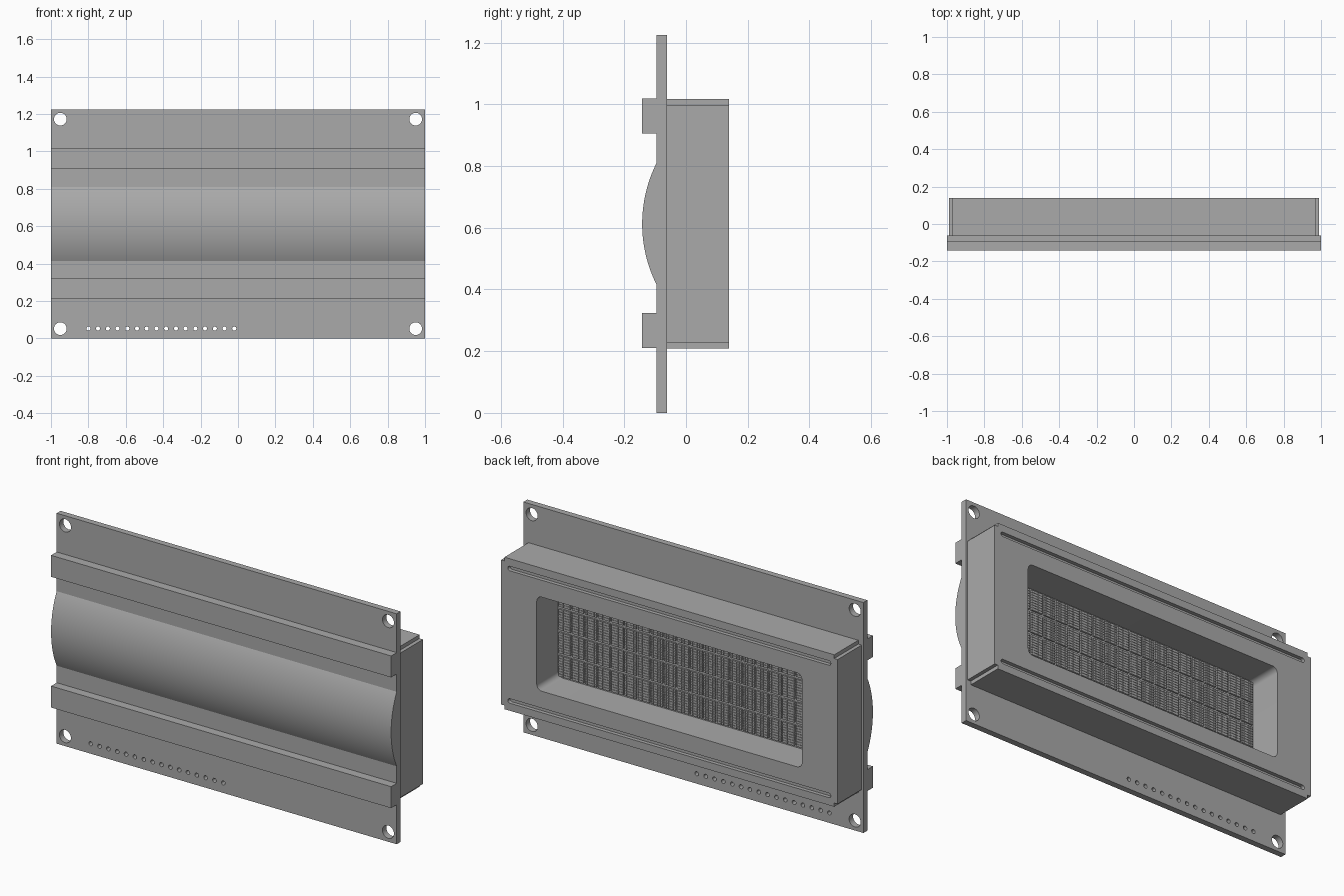
import bpy, bmesh, math
from mathutils import Vector

cube = bpy.data.objects.get("Cube")
if cube:
    bpy.data.objects.remove(cube)

grey = bpy.data.materials.new("plain grey")
grey.use_nodes = True
COLOUR = (0.4, 0.4, 0.4, 1)
grey.diffuse_color = COLOUR
grey.node_tree.nodes["Principled BSDF"].inputs["Base Color"].default_value = COLOUR

MID_Z = 0.6125            # height of the display centre
BOARD = (-0.095, -0.062)  # front and back of the board
BACK = 0.14               # outer face of the bezel


def prism(bm, outline, low, high, along="y"):
    """Extrude a closed outline, (x, z) along y or (y, z) along x."""
    def point(p, d):
        return (p[0], d, p[1]) if along == "y" else (d, p[0], p[1])
    a = [bm.verts.new(point(p, low)) for p in outline]
    b = [bm.verts.new(point(p, high)) for p in outline]
    bm.faces.new(a)
    bm.faces.new(b[::-1])
    n = len(a)
    for i in range(n):
        bm.faces.new((a[i], b[i], b[(i + 1) % n], a[(i + 1) % n]))


def rect(cx, cz, hx, hz):
    return [(cx - hx, cz - hz), (cx + hx, cz - hz), (cx + hx, cz + hz), (cx - hx, cz + hz)]


def rounded(cx, cz, hx, hz, r, steps=8):
    """Rectangle with round corners; a circle when r equals both halves."""
    pts = []
    for k, (sx, sz) in enumerate([(1, 1), (-1, 1), (-1, -1), (1, -1)]):
        for i in range(steps + 1):
            t = math.pi / 2 * (k + i / steps)
            p = (cx + sx * (hx - r) + r * math.cos(t), cz + sz * (hz - r) + r * math.sin(t))
            if not pts or (Vector(p) - Vector(pts[-1])).length > 1e-5:
                pts.append(p)
    if (Vector(pts[0]) - Vector(pts[-1])).length < 1e-5:
        pts.pop()
    return pts


def finish(name, bm, smooth=False):
    bmesh.ops.recalc_face_normals(bm, faces=bm.faces)
    mesh = bpy.data.meshes.new(name)
    bm.to_mesh(mesh)
    bm.free()
    mesh.materials.append(grey)
    obj = bpy.data.objects.new(name, mesh)
    bpy.context.collection.objects.link(obj)
    if smooth:
        shade(obj)
    return obj


def shade(obj):
    bpy.ops.object.select_all(action="DESELECT")
    obj.select_set(True)
    bpy.context.view_layer.objects.active = obj
    bpy.ops.object.shade_smooth_by_angle(angle=math.radians(30))


def cut(obj, bm):
    """Subtract the cutter shapes, then discard them."""
    cutter = finish("cutter", bm)
    cutter.hide_render = True
    mod = obj.modifiers.new("cut", "BOOLEAN")
    mod.operation, mod.solver, mod.object = "DIFFERENCE", "EXACT", cutter
    bpy.context.view_layer.objects.active = obj
    bpy.ops.object.modifier_apply(modifier=mod.name)
    bpy.data.objects.remove(cutter)
    shade(obj)


# Circuit board with mounting holes and a row of pin holes
bm = bmesh.new()
prism(bm, rect(0, MID_Z, 1, MID_Z), *BOARD)
board = finish("circuit_board", bm)
bm = bmesh.new()
for x in (-0.95, 0.95):
    for side in (-1, 1):
        prism(bm, rounded(x, MID_Z + side * 0.56, 0.034, 0.034, 0.034), -0.2, 0)
for i in range(16):
    prism(bm, rounded(-0.8 + i * 0.052, 0.053, 0.011, 0.011, 0.011, 4), -0.2, 0)
cut(board, bm)

# Two rails across the front
for name, z in (("lower_rail", 0.267), ("upper_rail", 0.962)):
    bm = bmesh.new()
    prism(bm, rect(-0.1185, z, 0.0235, 0.057), -1, 1, "x")
    finish(name, bm)

# Shallow curved bulge between the rails
half, rise = 0.198, 0.047
radius = (half ** 2 + rise ** 2) / (2 * rise)
sweep = math.asin(half / radius)
arc = []
for i in range(33):
    t = sweep * (i / 16 - 1)
    arc.append((BOARD[0] - rise + radius * (1 - math.cos(t)), MID_Z + radius * math.sin(t)))
bm = bmesh.new()
prism(bm, arc, -1, 1, "x")
finish("front_bulge", bm, True)

# Display bezel with notched corners, window and two long grooves
w, h, n = 0.99, 0.404, 0.02
corner = [(w, h - n), (w - n, h - n), (w - n, h)]
outline = []
for sx, sz in ((1, 1), (-1, 1), (-1, -1), (1, -1)):
    pts = [(sx * x, MID_Z + sz * z) for x, z in corner]
    outline += pts if sx * sz > 0 else pts[::-1]
bm = bmesh.new()
prism(bm, outline, BOARD[1], BACK)
bezel = finish("display_bezel", bm)
FLOOR = -0.04
bm = bmesh.new()
prism(bm, rounded(0, MID_Z, 0.78, 0.25, 0.03), FLOOR, 0.3)
for side in (-1, 1):
    prism(bm, rounded(0, MID_Z + side * 0.352, 0.95, 0.012, 0.012), BACK - 0.02, 0.3)
cut(bezel, bm)

# Character dots: 20 by 4 cells, each 5 by 8 dots
bm = bmesh.new()
for col in range(20):
    for row in range(4):
        cx, cz = (col - 9.5) * 0.0775, MID_Z + (row - 1.5) * 0.1235
        for i in range(5):
            for j in range(8):
                prism(bm, rect(cx + (i - 2) * 0.0137, cz + (j - 3.5) * 0.0139, 0.0061, 0.0062),
                      FLOOR - 0.005, FLOOR + 0.01)
finish("character_dots", bm)
